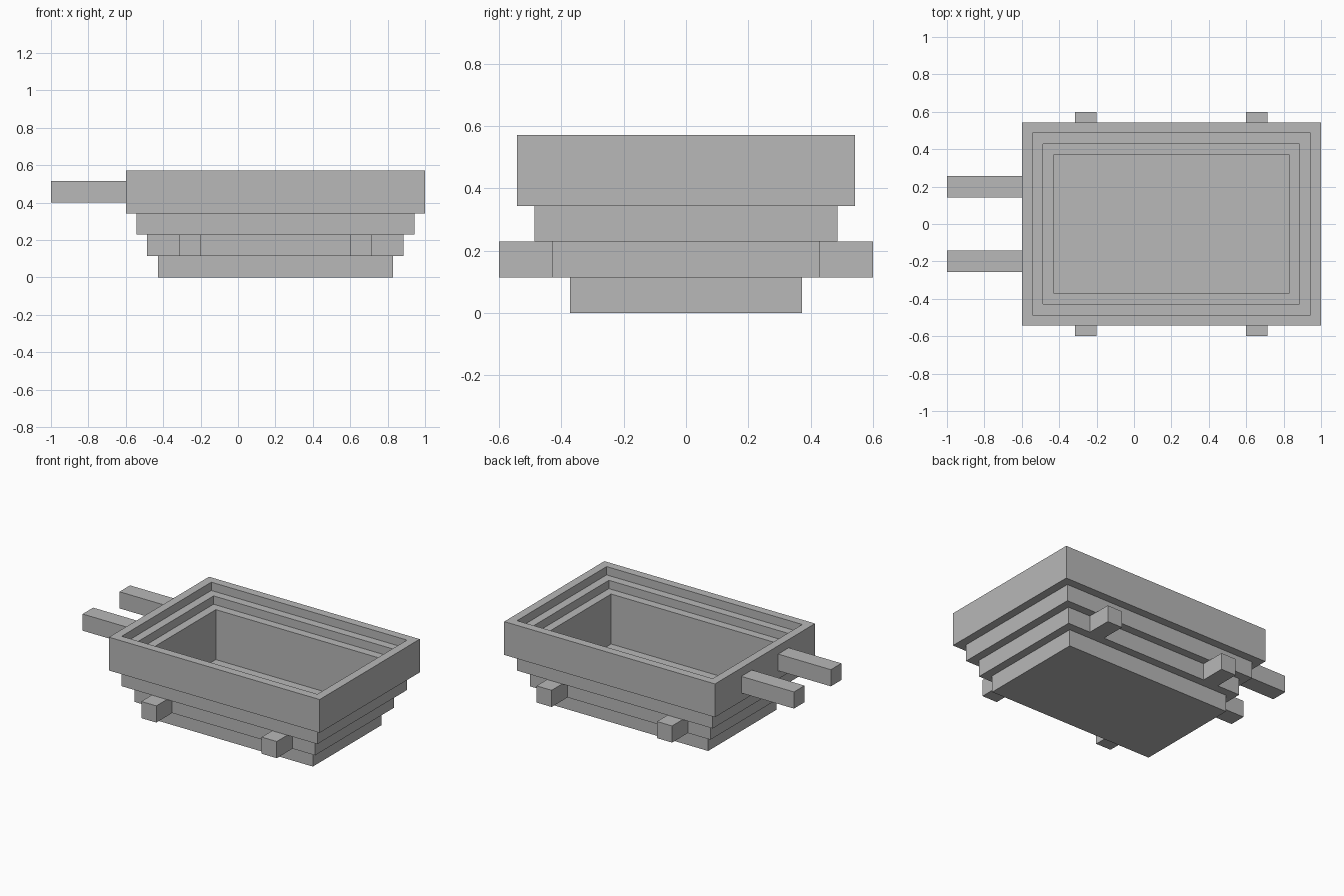
import bpy
import bmesh

cube = bpy.data.objects.get("Cube")
if cube:
    bpy.data.objects.remove(cube, do_unlink=True)

U = 2 / 35  # wall step; every size is a multiple of it

grey = bpy.data.materials.new("plain grey")
grey.use_nodes = True
colour = (0.48, 0.48, 0.48, 1)
grey.diffuse_color = colour
grey.node_tree.nodes["Principled BSDF"].inputs["Base Color"].default_value = colour


def add_object(name, bm):
    bmesh.ops.recalc_face_normals(bm, faces=bm.faces)
    mesh = bpy.data.meshes.new(name)
    bm.to_mesh(mesh)
    bm.free()
    mesh.materials.append(grey)
    obj = bpy.data.objects.new(name, mesh)
    bpy.context.collection.objects.link(obj)
    return obj


def add_box(name, x, y, z):
    """Box between the (low, high) limits on each axis."""
    bm = bmesh.new()
    bmesh.ops.create_cube(bm, size=1)
    for v in bm.verts:
        for i, (low, high) in enumerate((x, y, z)):
            v.co[i] = (low if v.co[i] < 0 else high) * U
    return add_object(name, bm)


# Stepped tub: rectangles (inset, height) from the base, up outside, down inside
profile = [(3, 0), (3, 2), (2, 2), (2, 4), (1, 4), (1, 6), (0, 6), (0, 10),
           (1, 10), (1, 9), (2, 9), (2, 8), (3, 8), (3, 2)]
bm = bmesh.new()
rings = []
for inset, height in profile:
    hx, hy = 14 - inset, 9.5 - inset
    corners = [(-hx, -hy), (hx, -hy), (hx, hy), (-hx, hy)]
    rings.append([bm.verts.new(((x + 3.5) * U, y * U, height * U)) for x, y in corners])
for a, b in zip(rings, rings[1:]):
    for i in range(4):
        j = (i + 1) % 4
        bm.faces.new((a[i], a[j], b[j], b[i]))
bm.faces.new(rings[0])
bm.faces.new(rings[-1])
add_object("stepped_tub", bm)

# Handles and side lugs, mirrored front to back
for side, s in (("front", -1), ("back", 1)):
    add_box(f"{side}_handle", (-17.5, -10.5), sorted((2.5 * s, 4.5 * s)), (7, 9))
    for end, x in (("right", -5.5), ("left", 10.5)):
        add_box(f"{side}_{end}_lug", (x, x + 2), sorted((7.5 * s, 10.5 * s)), (2, 4))
